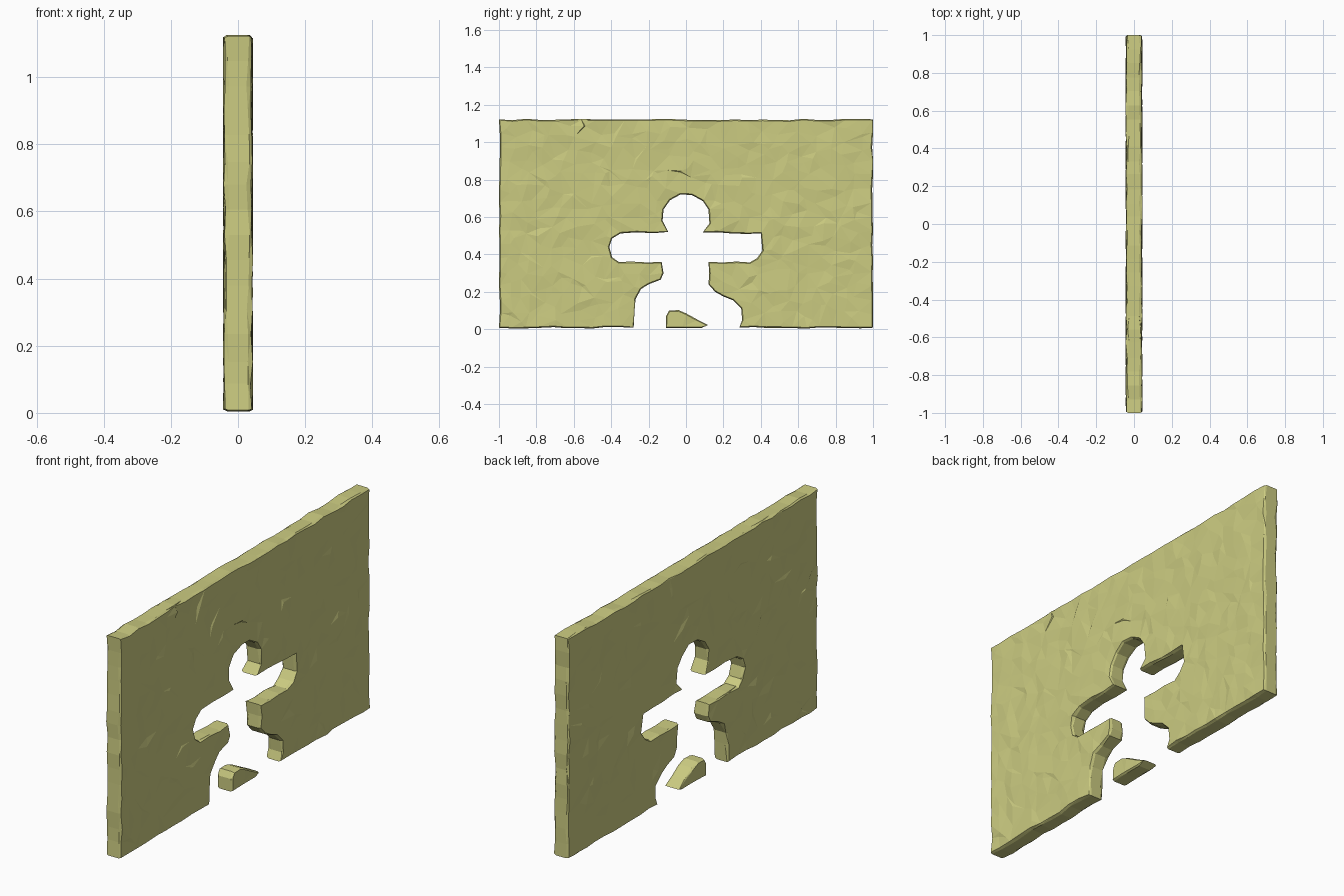
import bpy, bmesh, random
from mathutils import Vector
from mathutils.geometry import delaunay_2d_cdt, intersect_point_line

if "Cube" in bpy.data.objects:
    bpy.data.objects.remove(bpy.data.objects["Cube"])

random.seed(4)
HALF, RIM = 0.041, 0.03      # half thickness at the face and at the chamfer edge
INSET, STEP = 0.006, 0.075   # chamfer width and facet spacing

mat = bpy.data.materials.new("pale_stone")
mat.diffuse_color = (0.6, 0.6, 0.22, 1)
mat.use_nodes = True
mat.node_tree.nodes["Principled BSDF"].inputs["Base Color"].default_value = mat.diffuse_color

# Outlines in (y, z), counter-clockwise
left_side = [(-0.28, 0.008), (-0.275, 0.1), (-0.27, 0.16), (-0.24, 0.215), (-0.2, 0.24),
             (-0.135, 0.265), (-0.12, 0.3), (-0.13, 0.36), (-0.36, 0.36), (-0.395, 0.385),
             (-0.41, 0.44), (-0.395, 0.485), (-0.35, 0.512), (-0.095, 0.52)]
head = [(-0.125, 0.58), (-0.12, 0.64), (-0.085, 0.69), (-0.03, 0.72), (0.03, 0.718),
        (0.09, 0.685), (0.12, 0.64), (0.125, 0.565)]
right_side = [(0.09, 0.518), (0.4, 0.512), (0.408, 0.42), (0.38, 0.38), (0.34, 0.357),
              (0.12, 0.36), (0.12, 0.24), (0.155, 0.2), (0.2, 0.175), (0.25, 0.155),
              (0.295, 0.11), (0.3, 0.05), (0.285, 0.008)]
wall = [(-1, 0.008)] + left_side + head + right_side + [(1, 0.008), (1, 1.122), (-1, 1.122)]
chunk = [(-0.107, 0.006), (0.08, 0.006), (0.118, 0.022), (0.0, 0.085),
         (-0.04, 0.102), (-0.09, 0.1), (-0.107, 0.07)]


def rough_outline(points):
    """Split long edges and wobble the new points."""
    out = []
    for a, b in zip(points, points[1:] + points[:1]):
        a, b = Vector(a), Vector(b)
        n = max(1, round((b - a).length / STEP))
        for i in range(n):
            p = a.lerp(b, i / n)
            if i:
                p += Vector((random.uniform(-1, 1), random.uniform(-1, 1))) * 0.005
            out.append(Vector((min(max(p.x, -1), 1), min(max(p.y, 0), 1.125))))
    return out


def inset(loop, width):
    """Move a closed loop inward."""
    out = []
    for i, p in enumerate(loop):
        d = loop[(i + 1) % len(loop)] - loop[i - 1]
        out.append(p + Vector((-d.y, d.x)).normalized() * width)
    return out


def clear_of_edges(p, loop, gap):
    for a, b in zip(loop, loop[1:] + loop[:1]):
        q, t = intersect_point_line(p, a, b)
        q = a.lerp(b, min(max(t, 0), 1))
        if (Vector((q[0], q[1])) - p).length < gap:
            return False
    return True


def chiselled_slab(name, points, grid):
    loop = rough_outline(points)
    n = len(loop)
    bm = bmesh.new()
    rims = {}
    for s in (1, -1):
        # Faceted broad face over scattered inner points
        edge = inset(loop, INSET)
        inner = []
        if grid:
            for i in range(int(2 / grid)):
                for j in range(int(1.12 / grid)):
                    p = Vector((-1 + (i + random.random()) * grid, (j + random.random()) * grid))
                    if clear_of_edges(p, edge, 0.025):
                        inner.append(p)
        co, _, tris, orig, _, _ = delaunay_2d_cdt(edge + inner, [], [list(range(n))], 1, 1e-6)
        verts = [bm.verts.new((s * (HALF + random.uniform(-0.004, 0.004)), c.x, c.y)) for c in co]
        for t in tris:
            bm.faces.new([verts[k] for k in t])
        border = [None] * n
        for v, src in zip(verts, orig):
            for k in src:
                if k < n:
                    border[k] = v
        # Chamfer strip
        rim = [bm.verts.new((s * (RIM + random.uniform(-0.006, 0.006)), p.x, p.y)) for p in loop]
        rims[s] = rim
        for i in range(n):
            j = (i + 1) % n
            bm.faces.new((border[i], border[j], rim[j], rim[i]))
    # Edge wall between the two chamfers
    for i in range(n):
        j = (i + 1) % n
        bm.faces.new((rims[1][i], rims[1][j], rims[-1][j], rims[-1][i]))
    bmesh.ops.triangulate(bm, faces=bm.faces[:])
    bmesh.ops.recalc_face_normals(bm, faces=bm.faces[:])
    me = bpy.data.meshes.new(name)
    bm.to_mesh(me)
    bm.free()
    me.materials.append(mat)
    ob = bpy.data.objects.new(name, me)
    bpy.context.collection.objects.link(ob)
    return ob


chiselled_slab("wall_panel", wall, 0.065)
chiselled_slab("gap_fragment", chunk, 0)
